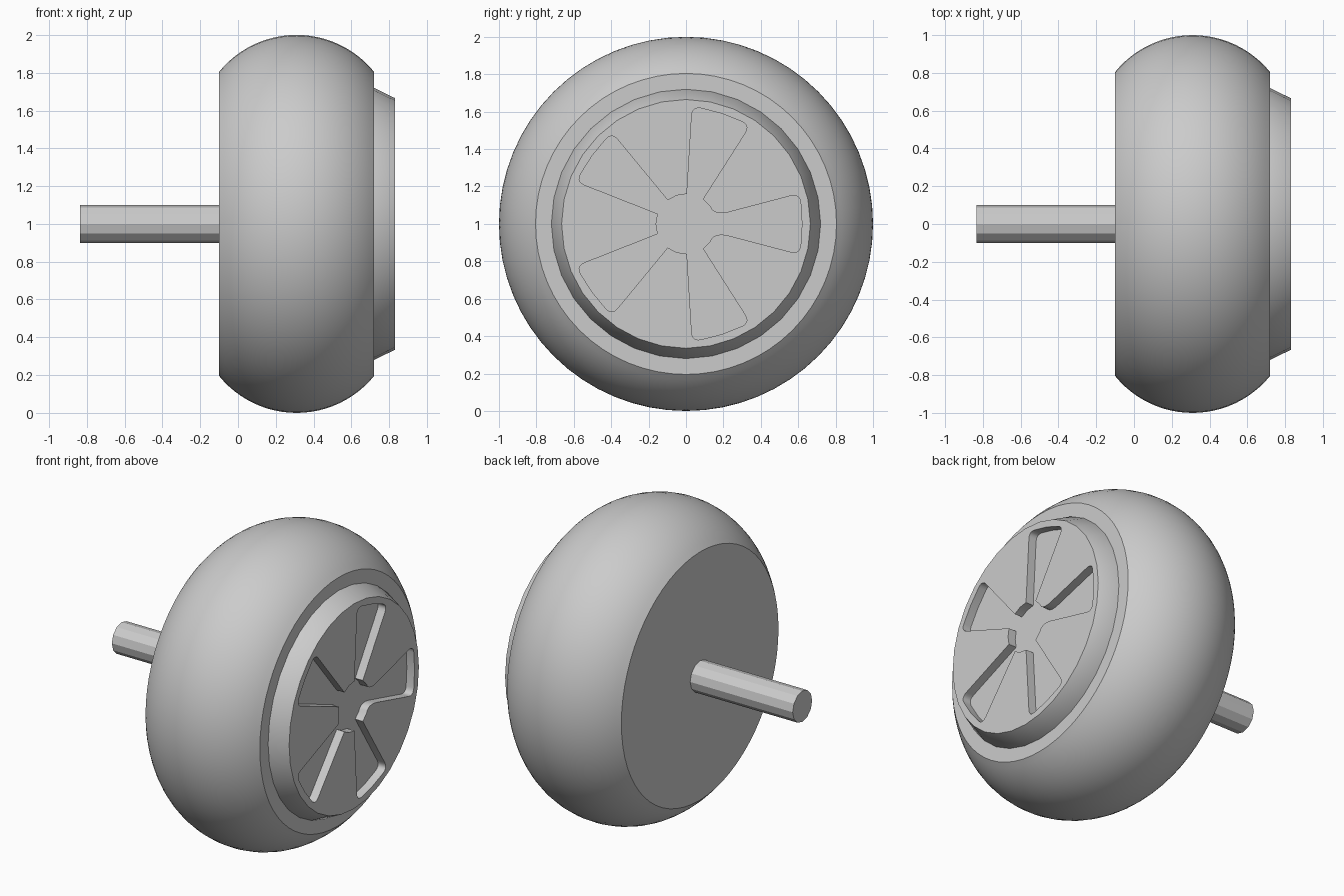
import bpy, bmesh, math
from mathutils import Vector

if "Cube" in bpy.data.objects:
    bpy.data.objects.remove(bpy.data.objects["Cube"], do_unlink=True)

grey = bpy.data.materials.new("plain grey")
grey.use_nodes = True
grey.diffuse_color = (0.6, 0.6, 0.6, 1)
grey.node_tree.nodes["Principled BSDF"].inputs["Base Color"].default_value = (0.6, 0.6, 0.6, 1)

AXLE_HEIGHT = 1.0


def loft(name, rings):
    """Join rings of points with quads and close both ends."""
    bm = bmesh.new()
    loops = [[bm.verts.new(p) for p in ring] for ring in rings]
    n = len(loops[0])
    for a, b in zip(loops, loops[1:]):
        for i in range(n):
            j = (i + 1) % n
            bm.faces.new((a[i], a[j], b[j], b[i]))
    bm.faces.new(loops[0])
    bm.faces.new(loops[-1])
    bmesh.ops.recalc_face_normals(bm, faces=bm.faces)
    mesh = bpy.data.meshes.new(name)
    bm.to_mesh(mesh)
    bm.free()
    mesh.materials.append(grey)
    obj = bpy.data.objects.new(name, mesh)
    bpy.context.collection.objects.link(obj)
    return obj


def lathe(name, profile, sides):
    """Spin (x, radius) points about the axle."""
    turns = [2 * math.pi * i / sides for i in range(sides)]
    return loft(name, [[(x, r * math.cos(t), AXLE_HEIGHT + r * math.sin(t)) for t in turns]
                       for x, r in profile])


def smooth(obj):
    bpy.ops.object.select_all(action="DESELECT")
    obj.select_set(True)
    bpy.context.view_layer.objects.active = obj
    bpy.ops.object.shade_smooth_by_angle(angle=math.radians(30))


def bend(start, corner, end, steps=5):
    """Rounded corner as a quadratic curve."""
    a, b, c = Vector(start), Vector(corner), Vector(end)
    return [a.lerp(b, k / steps).lerp(b.lerp(c, k / steps), k / steps) for k in range(steps + 1)]


# Tyre: a rounded tread between two flat sides
centre, half_width, tread = 0.31, 0.41, 0.528
limit = math.asin(half_width / tread)
angles = [limit * k / 12 for k in range(-12, 13)]
tyre = lathe("tyre", [(centre + tread * math.sin(a), 1 - tread + tread * math.cos(a))
                      for a in angles], 64)
smooth(tyre)

# Axle: a thin faceted rod
axle = lathe("axle", [(-0.835, 0.1), (0.0, 0.1)], 12)

# Hub cap: a tapered disc
hub = lathe("hub_cap", [(0.65, 0.72), (0.72, 0.72), (0.832, 0.665)], 32)

# Pocket outline: five rounded wedges joined by a round middle
outline = []
for k in range(5):
    spin = math.radians(72 * k)
    outer = bend((0.56, 0.15), (0.607, 0.162), (0.613, 0.115))
    inner = [Vector((0.154, 0.045))]
    if k == 0:
        inner = bend((0.135, 0.08), (0.16, 0.047), (0.225, 0.062))
    upper = inner + outer
    wedge = [Vector((p.x, -p.y)) for p in upper] + [Vector((0.62, 0))] + upper[::-1]
    for p in wedge:
        outline.append((p.x * math.cos(spin) - p.y * math.sin(spin),
                        p.x * math.sin(spin) + p.y * math.cos(spin)))
    middle = spin + math.radians(36)
    outline.append((0.16 * math.cos(middle), 0.16 * math.sin(middle)))

cutter = loft("pocket_cutter", [[(x, y, AXLE_HEIGHT + z) for y, z in outline]
                                for x in (0.777, 0.9)])
cutter.hide_render = True

# Sink the pocket into the hub cap
cut = hub.modifiers.new("pocket", "BOOLEAN")
cut.operation = "DIFFERENCE"
cut.solver = "EXACT"
cut.object = cutter
bpy.context.view_layer.objects.active = hub
bpy.ops.object.modifier_apply(modifier=cut.name)
bpy.data.objects.remove(cutter, do_unlink=True)
smooth(hub)
